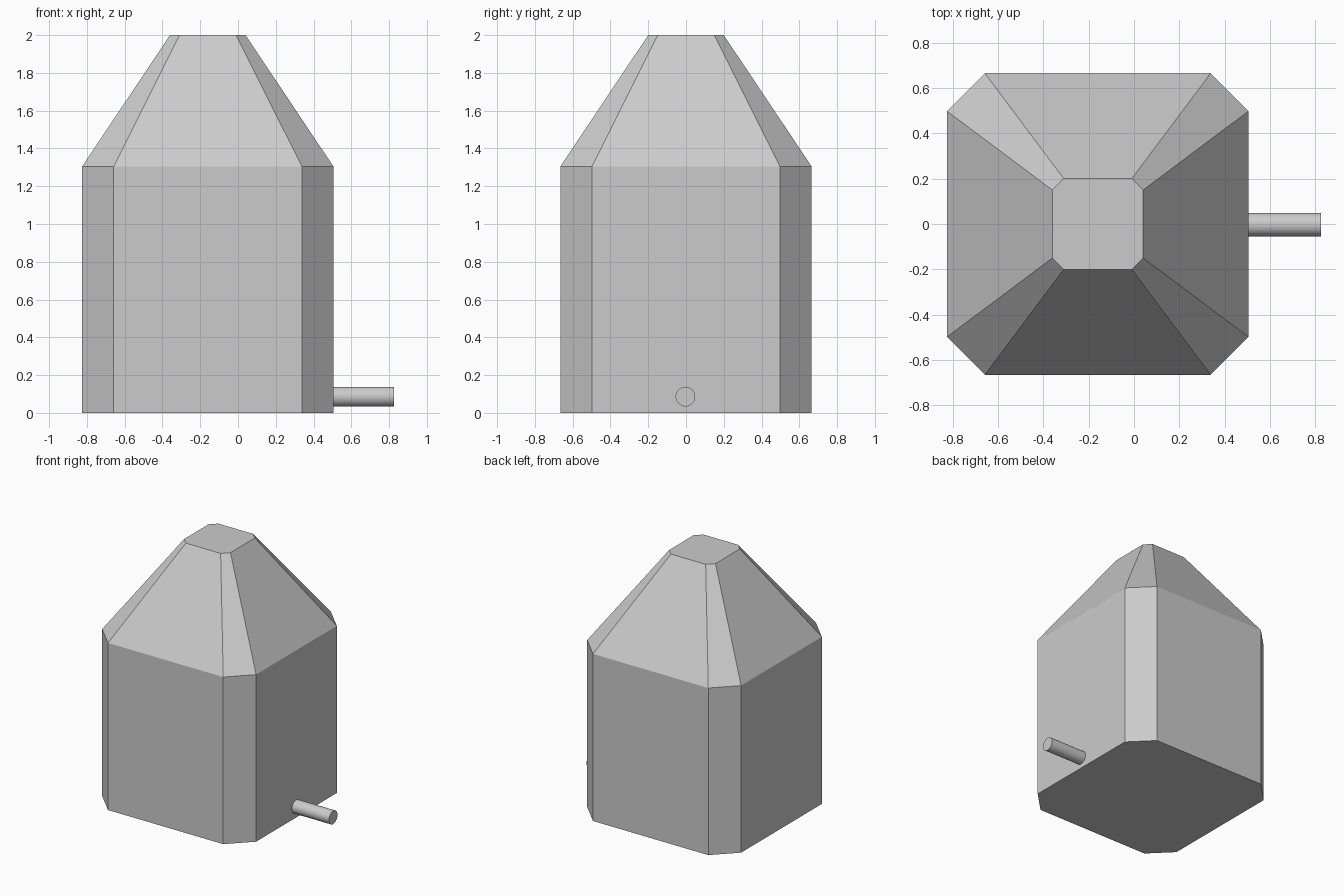
import bpy, bmesh
from math import pi

if "Cube" in bpy.data.objects:
    bpy.data.objects.remove(bpy.data.objects["Cube"])

CX = -0.16  # body axis


def octagon(bm, half, flat, z):
    """Ring of a square with cut corners."""
    pts = [(half, -flat), (half, flat), (flat, half), (-flat, half),
           (-half, flat), (-half, -flat), (-flat, -half), (flat, -half)]
    return [bm.verts.new((CX + x, y, z)) for x, y in pts]


# Tank body: straight walls, then tapered shoulders to a small flat top
bm = bmesh.new()
rings = [octagon(bm, 0.665, 0.498, 0.0),
         octagon(bm, 0.665, 0.498, 1.305),
         octagon(bm, 0.2, 0.15, 2.0)]
for low, high in zip(rings, rings[1:]):
    for i in range(8):
        j = (i + 1) % 8
        bm.faces.new((low[i], low[j], high[j], high[i]))
bm.faces.new(rings[0][::-1])
bm.faces.new(rings[-1])
bmesh.ops.recalc_face_normals(bm, faces=bm.faces)
mesh = bpy.data.meshes.new("tank_body")
bm.to_mesh(mesh)
bm.free()
bpy.context.collection.objects.link(bpy.data.objects.new("tank_body", mesh))

# Outlet pipe sticking out of the right wall near the bottom
x0, x1 = 0.495, 0.825
bpy.ops.mesh.primitive_cylinder_add(vertices=32, radius=0.052, depth=x1 - x0,
                                    location=((x0 + x1) / 2, -0.003, 0.086),
                                    rotation=(0, pi / 2, 0))
pipe = bpy.context.object
pipe.name = "outlet_pipe"
bpy.ops.object.shade_smooth_by_angle()
